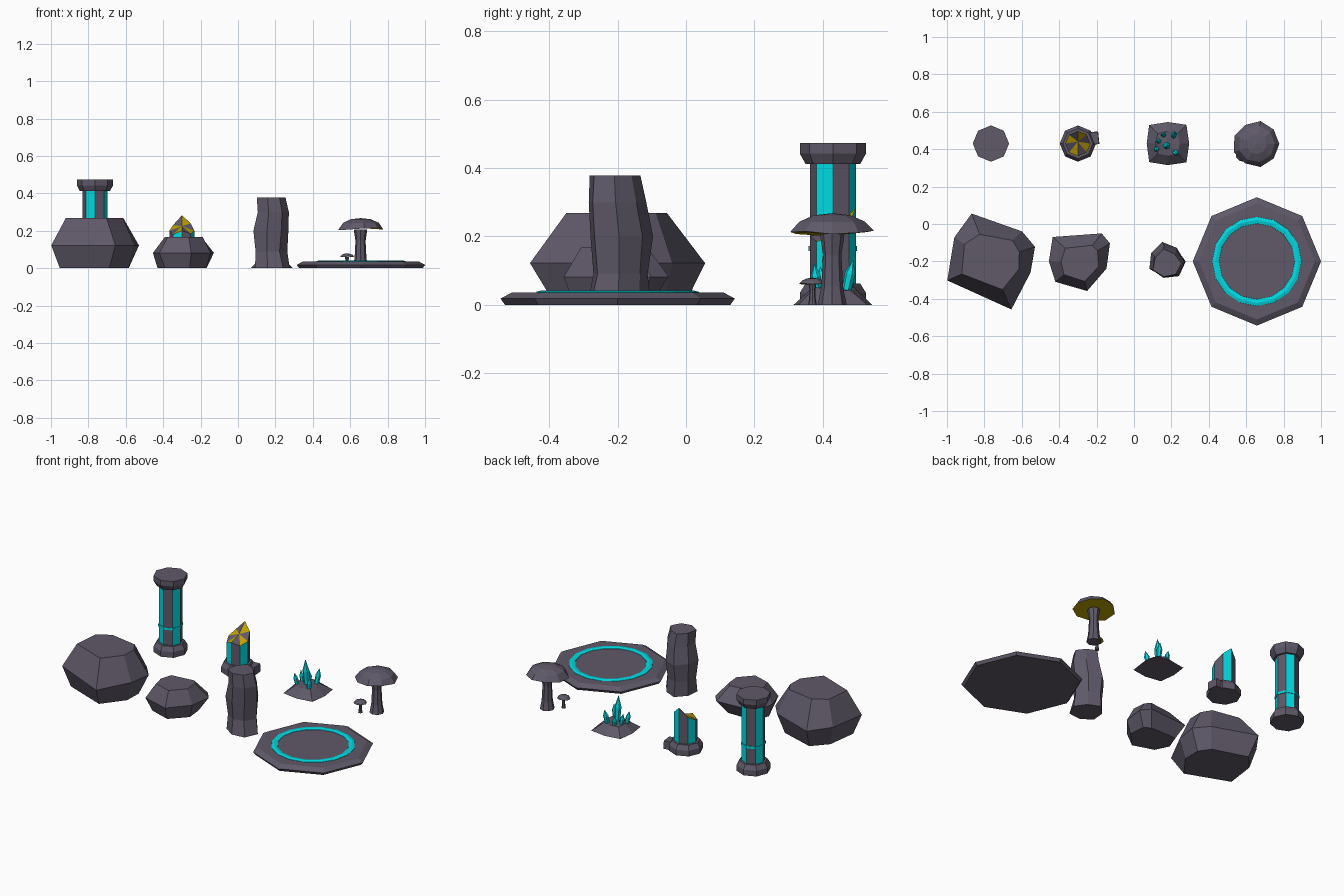
import bpy, bmesh, math, random
from mathutils import Euler

if "Cube" in bpy.data.objects:
    bpy.data.objects.remove(bpy.data.objects["Cube"])
random.seed(4)


def material(name, rgb):
    m = bpy.data.materials.new(name)
    m.diffuse_color = (*rgb, 1)
    m.use_nodes = True
    m.node_tree.nodes["Principled BSDF"].inputs["Base Color"].default_value = m.diffuse_color
    return m


MATS = [material("stone", (0.115, 0.1, 0.14)), material("glow", (0.0, 0.7, 0.76)),
        material("gold", (0.52, 0.36, 0.0))]
STONE, GLOW, GOLD = 0, 1, 2


def stack(name, loc, sections, n=8, angles=None, side=STONE, bottom=STONE, top=STONE,
          stripes=None, tip=None, tip_stripes=False, tilt=(0, 0, 0)):
    """Loft cross-sections (z, radius, centre offset); z and radius may be per-vertex lists."""
    angles = angles or [360 * k / n for k in range(n)]
    n = len(angles)
    bm = bmesh.new()
    rings = []
    for z, r, *off in sections:
        ox, oy = off[0] if off else (0, 0)
        ring = []
        for k, a in enumerate(angles):
            rr = r[k] if isinstance(r, list) else r
            zz = z[k] if isinstance(z, list) else z
            a = math.radians(a)
            ring.append(bm.verts.new((ox + rr * math.cos(a), oy + rr * math.sin(a), zz)))
        rings.append(ring)
    bm.faces.new(rings[0][::-1]).material_index = bottom
    for i, (lo, hi) in enumerate(zip(rings, rings[1:])):
        for k in range(n):
            j = (k + 1) % n
            f = bm.faces.new((lo[k], lo[j], hi[j], hi[k]))
            f.material_index = GLOW if i == stripes and k % 2 else side
    if tip is None:
        bm.faces.new(rings[-1]).material_index = top
    else:
        t = bm.verts.new(tip)
        for k in range(n):
            f = bm.faces.new((rings[-1][k], rings[-1][(k + 1) % n], t))
            f.material_index = GOLD if tip_stripes and k % 2 else top
    me = bpy.data.meshes.new(name)
    bm.to_mesh(me)
    bm.free()
    for m in MATS:
        me.materials.append(m)
    ob = bpy.data.objects.new(name, me)
    ob.location = loc
    ob.rotation_euler = Euler([math.radians(t) for t in tilt])
    bpy.context.collection.objects.link(ob)
    return ob


def band(name, loc, profile, n, mat):
    """Closed ring swept from an (r, z) profile."""
    bm = bmesh.new()
    loops = [[bm.verts.new((r * math.cos(k * math.tau / n), r * math.sin(k * math.tau / n), z))
              for r, z in profile] for k in range(n)]
    p = len(profile)
    for k in range(n):
        a, b = loops[k], loops[(k + 1) % n]
        for i in range(p):
            j = (i + 1) % p
            bm.faces.new((a[i], b[i], b[j], a[j]))
    bmesh.ops.recalc_face_normals(bm, faces=bm.faces)
    me = bpy.data.meshes.new(name)
    bm.to_mesh(me)
    bm.free()
    me.materials.append(MATS[mat])
    ob = bpy.data.objects.new(name, me)
    ob.location = loc
    bpy.context.collection.objects.link(ob)


# Whole pillar: foot, striped shaft, glowing band, capital
P = (-0.765, 0.43, 0)
stack("pillar_foot", P, [(0, 0.097), (0.035, 0.097), (0.062, 0.08)])
stack("pillar_shaft", P, [(0.06, 0.067), (0.415, 0.067)], stripes=0)
band("pillar_band", P, [(0.06, 0.158), (0.071, 0.158), (0.071, 0.172), (0.06, 0.172)], 8, GLOW)
stack("pillar_capital", P, [(0.412, 0.08), (0.443, 0.097), (0.474, 0.097)])

# Broken pillar with jagged gilded top and a fallen block
B = (-0.3, 0.43, 0)
stack("broken_pillar_foot", B, [(0, 0.097), (0.035, 0.097), (0.062, 0.08)])
stack("broken_pillar_shaft", B,
      [(0.06, 0.067), ([0.2, 0.24, 0.283, 0.23, 0.2, 0.18, 0.2, 0.185], 0.067)],
      stripes=0, tip=(0, 0.01, 0.225), tip_stripes=True)
stack("fallen_block", (-0.222, 0.458, 0), [(0, 0.048), (0.05, 0.046)],
      angles=[45, 135, 225, 315], tilt=(0, 0, 6))

# Crystal cluster on a low mound
C = (0.18, 0.43, 0)
stack("crystal_mound", C, [(0, [0.115, 0.142, 0.115, 0.14, 0.112, 0.14, 0.115, 0.142]),
      ([0.045, 0.04, 0.05, 0.045, 0.05, 0.04, 0.045, 0.05], [0.065, 0.075] * 4)],
      tip=(0, 0, 0.055))
for x, y, h, r, tx, ty in [(0.177, 0.425, 0.2, 0.02, 3, -2), (0.163, 0.472, 0.1, 0.014, -8, -4),
                           (0.21, 0.464, 0.13, 0.016, -10, 8), (0.14, 0.443, 0.11, 0.014, -4, -10),
                           (0.127, 0.408, 0.11, 0.014, 6, -10), (0.212, 0.388, 0.12, 0.015, 10, 8)]:
    stack("crystal", (x, y, 0.015), [(0, 0.75 * r), (0.6 * h, r)], n=6, side=GLOW, top=GLOW,
          bottom=GLOW, tip=(0, 0, h - 0.01), tilt=(tx, ty, 20))


# Mushrooms
def mushroom(name, loc, s, h):
    stack(name + "_stem", loc, [(0, 0.042 * s), (h * 0.25, 0.032 * s), (h * 0.7, 0.027 * s),
                                (h, 0.036 * s)], n=8)
    wob = [0.0, 0.004, 0.01, 0.006, 0.0, -0.004, 0.0, 0.006, 0.008]
    rim = [0.122, 0.12, 0.124, 0.118, 0.126, 0.128, 0.12, 0.125, 0.12]
    stack(name + "_cap", loc,
          [([h + w * s for w in wob], [r * s for r in rim]),
           (h + 0.036 * s, 0.098 * s), (h + 0.055 * s, 0.055 * s)],
          n=9, bottom=GOLD, tip=(0, 0, h + 0.061 * s))


mushroom("large_mushroom", (0.655, 0.428, 0), 1.0, 0.207)
mushroom("small_mushroom", (0.583, 0.37, 0), 0.31, 0.06)

# Boulders: wide middle, flat top
stack("large_boulder", (-0.77, -0.2, 0),
      [(0, [0.195, 0.19, 0.21, 0.19, 0.2, 0.2, 0.19]),
       (0.122, [0.253, 0.235, 0.274, 0.23, 0.25, 0.281, 0.225]),
       ([0.268] * 7, [0.165, 0.165, 0.155, 0.165, 0.165, 0.165, 0.16])],
      angles=[18, 43, 111, 146, 204, 294, 345])
stack("medium_boulder", (-0.29, -0.2, 0),
      [(0, [0.13, 0.12, 0.14, 0.14, 0.13, 0.13, 0.125]),
       (0.082, [0.188, 0.19, 0.195, 0.165, 0.17, 0.163, 0.148]),
       (0.168, [0.11, 0.11, 0.105, 0.1, 0.11, 0.11, 0.105])],
      angles=[31, 52, 138, 180, 220, 284, 345])

# Standing stone with uneven sections
base = [0.1, 0.085, 0.1, 0.09, 0.1, 0.09, 0.095]
secs = []
for z, s, off in [(0, 1.03, (0, 0)), (0.09, 0.9, (-0.006, 0.004)), (0.2, 1.0, (-0.004, 0.004)),
                  (0.3, 0.9, (0.004, -0.006)), (0.378, 0.8, (-0.003, -0.01))]:
    secs.append((z, [r * s * random.uniform(0.93, 1.04) for r in base], off))
stack("standing_stone", (0.178, -0.2, 0), secs, n=7)

# Octagonal platform with inlaid glowing ring
D = (0.657, -0.2, 0)
stack("platform", D, [(0, 0.33), (0.018, 0.343), (0.036, 0.31)])
band("platform_ring", D, [(0.2, 0.03), (0.24, 0.03), (0.238, 0.038), (0.222, 0.042), (0.203, 0.038)],
     16, GLOW)
